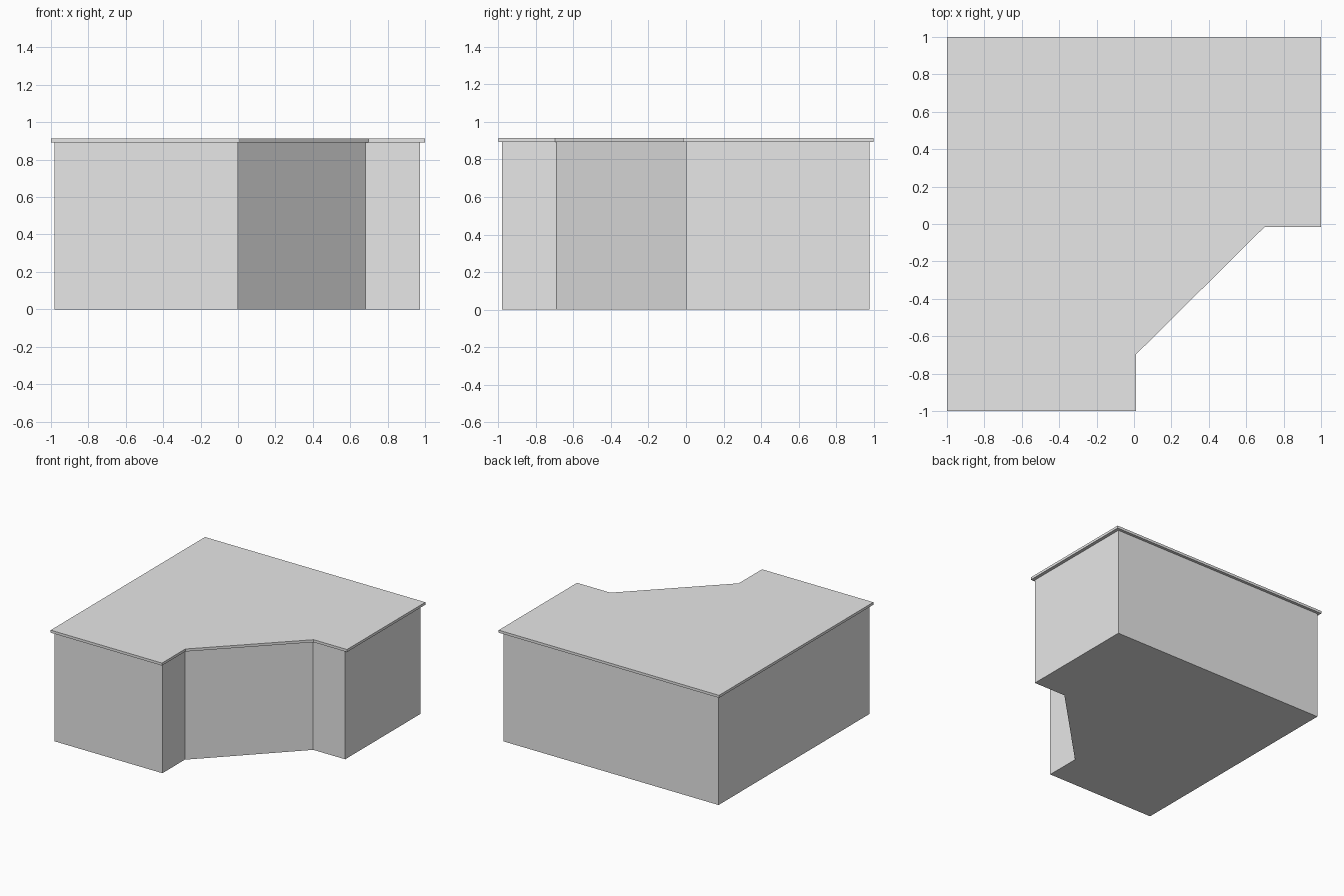
import bpy
import bmesh

cube = bpy.data.objects.get("Cube")
if cube:
    bpy.data.objects.remove(cube, do_unlink=True)

# Plain grey finish
grey = bpy.data.materials.new("light_grey")
grey.use_nodes = True
colour = (0.8, 0.8, 0.8, 1)
grey.diffuse_color = colour
grey.node_tree.nodes["Principled BSDF"].inputs["Base Color"].default_value = colour


def extruded_outline(name, outline, bottom, top):
    """Closed flat-sided solid from a plan outline."""
    bm = bmesh.new()
    base = bm.faces.new([bm.verts.new((x, y, bottom)) for x, y in outline])
    extruded = bmesh.ops.extrude_face_region(bm, geom=[base], use_keep_orig=True)
    for item in extruded["geom"]:
        if isinstance(item, bmesh.types.BMVert):
            item.co.z = top
    bmesh.ops.recalc_face_normals(bm, faces=bm.faces)
    mesh = bpy.data.meshes.new(name)
    bm.to_mesh(mesh)
    bm.free()
    mesh.materials.append(grey)
    obj = bpy.data.objects.new(name, mesh)
    bpy.context.collection.objects.link(obj)
    return obj


def corner_plan(left, right, front, back, inner_x, inner_y, diag_x, diag_y):
    """L-shaped plan whose inner corner is bridged by a diagonal."""
    return [(left, front), (inner_x, front), (inner_x, diag_y),
            (diag_x, inner_y), (right, inner_y), (right, back), (left, back)]


# Corner cabinet body
extruded_outline("cabinet_body",
                 corner_plan(-0.98, 0.973, -0.98, 0.977, 0.0, 0.0, 0.683, -0.69),
                 0, 0.893)

# Thin overhanging worktop
extruded_outline("worktop",
                 corner_plan(-1, 1, -1, 1, 0.01, -0.016, 0.698, -0.698),
                 0.893, 0.914)
